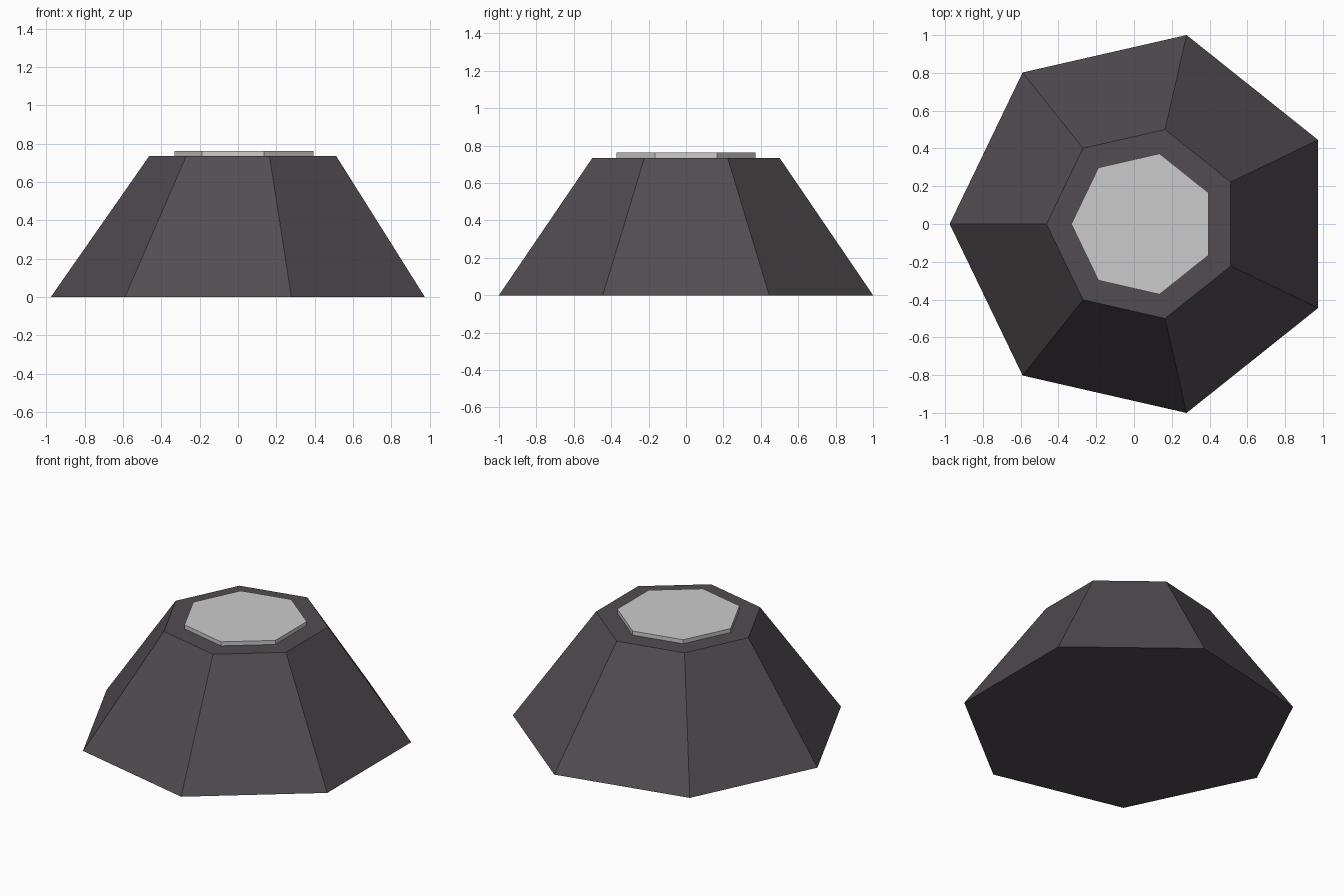
import bpy
import bmesh
from math import cos, sin, pi

SIDES = 7
CENTRE_X = 0.05   # the heptagon's axis, so that its bounds are centred

if "Cube" in bpy.data.objects:
    bpy.data.objects.remove(bpy.data.objects["Cube"], do_unlink=True)


def make_material(name, colour):
    mat = bpy.data.materials.new(name)
    mat.use_nodes = True
    mat.diffuse_color = colour
    mat.node_tree.nodes["Principled BSDF"].inputs["Base Color"].default_value = colour
    return mat


def heptagon_frustum(name, r_low, r_high, z_low, z_high, mat):
    """Closed seven-sided frustum with one corner pointing to -x."""
    bm = bmesh.new()
    rings = []
    for r, z in ((r_low, z_low), (r_high, z_high)):
        angles = [pi + 2 * pi * i / SIDES for i in range(SIDES)]
        rings.append([bm.verts.new((CENTRE_X + r * cos(a), r * sin(a), z)) for a in angles])
    low, high = rings
    bm.faces.new(low[::-1])
    bm.faces.new(high)
    for i in range(SIDES):
        j = (i + 1) % SIDES
        bm.faces.new((low[i], low[j], high[j], high[i]))
    mesh = bpy.data.meshes.new(name)
    bm.to_mesh(mesh)
    bm.free()
    mesh.materials.append(mat)
    obj = bpy.data.objects.new(name, mesh)
    bpy.context.collection.objects.link(obj)
    return obj


dark = make_material("dark grey", (0.083, 0.072, 0.08, 1))
light = make_material("light grey", (0.6, 0.6, 0.6, 1))

# Sloping body and the thin plate on top
heptagon_frustum("tapered_base", 1.026, 0.513, 0, 0.735, dark)
heptagon_frustum("top_plate", 0.382, 0.382, 0.735, 0.762, light)
